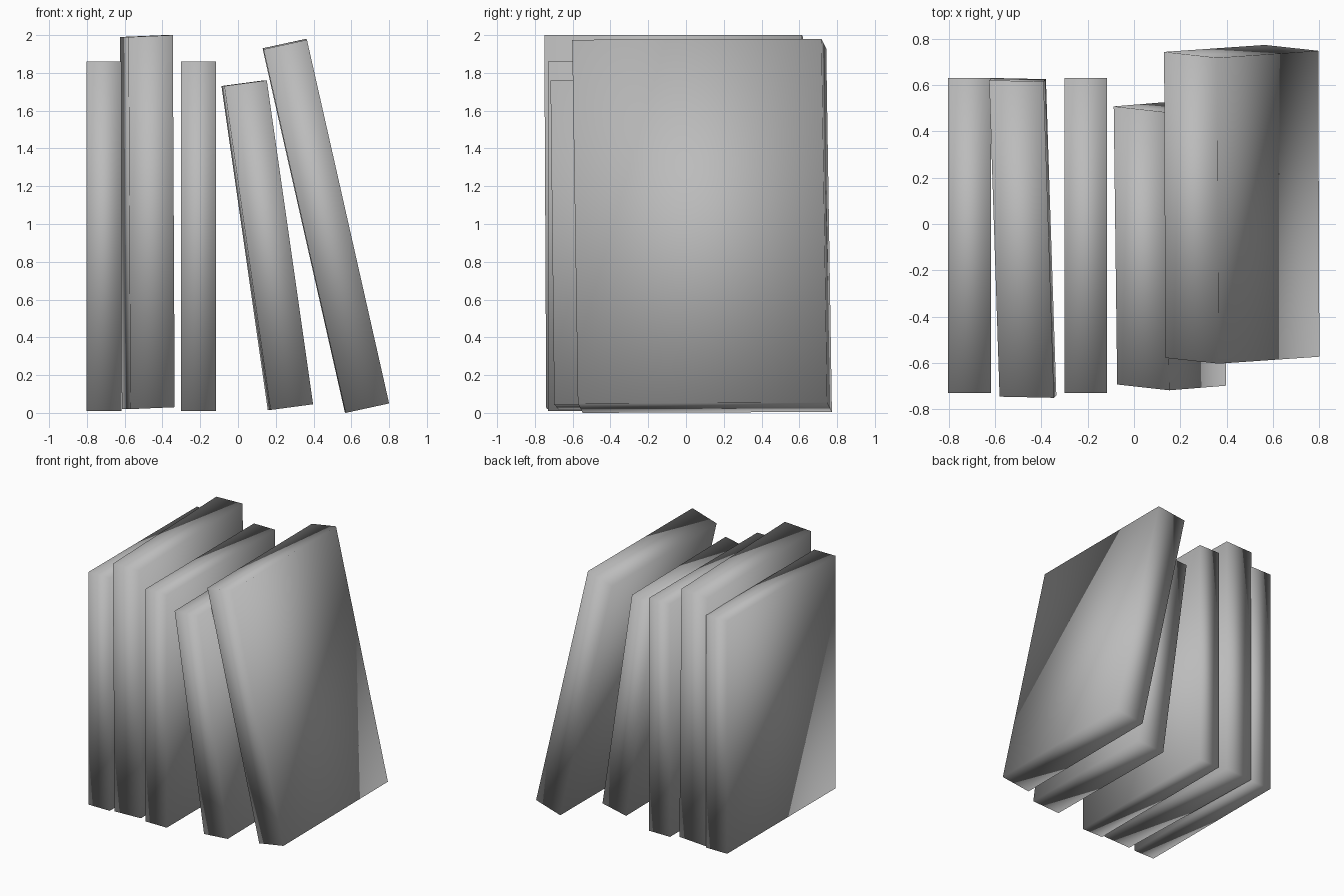
import bpy
import bmesh
from mathutils import Matrix, Vector

default = bpy.data.objects.get("Cube")
if default:
    bpy.data.objects.remove(default, do_unlink=True)

# One plain grey for every book
grey = bpy.data.materials.new("plain_grey")
grey.use_nodes = True
colour = (0.5, 0.5, 0.5, 1.0)
grey.diffuse_color = colour
grey.node_tree.nodes["Principled BSDF"].inputs["Base Color"].default_value = colour


def add_book(name, centre, thickness, depth, height):
    """Slanted block whose three edges follow the given vectors."""
    placement = Matrix((thickness, depth, height)).transposed().to_4x4()
    placement.translation = Vector(centre)
    bm = bmesh.new()
    bmesh.ops.create_cube(bm, size=1.0, matrix=placement)
    bmesh.ops.recalc_face_normals(bm, faces=bm.faces)
    for face in bm.faces:
        face.smooth = True
    mesh = bpy.data.meshes.new(name)
    bm.to_mesh(mesh)
    bm.free()
    mesh.materials.append(grey)
    book = bpy.data.objects.new(name, mesh)
    bpy.context.collection.objects.link(book)
    return book


# Upright books: two matching thin ones with a taller, slightly turned one between
for name, x in (("upright_book_right", -0.71), ("upright_book_middle", -0.208)):
    add_book(name, centre=(x, -0.05, 0.935), thickness=(0.185, 0, 0),
             depth=(0, 1.36, 0), height=(0, 0, 1.85))

add_book("tall_turned_book", centre=(-0.48, -0.06, 1.01),
         thickness=(0.235, -0.005, 0.01), depth=(-0.045, 1.365, 0),
         height=(-0.01, -0.01, 1.97))

# Leaning books
add_book("short_leaning_book", centre=(0.155, -0.095, 0.888),
         thickness=(0.225, -0.025, 0.03), depth=(-0.015, 1.2, 0),
         height=(-0.245, -0.02, 1.715))

add_book("large_leaning_book", centre=(0.465, 0.085, 0.99),
         thickness=(0.23, -0.025, 0.05), depth=(-0.005, 1.32, 0.005),
         height=(-0.435, -0.03, 1.925))
